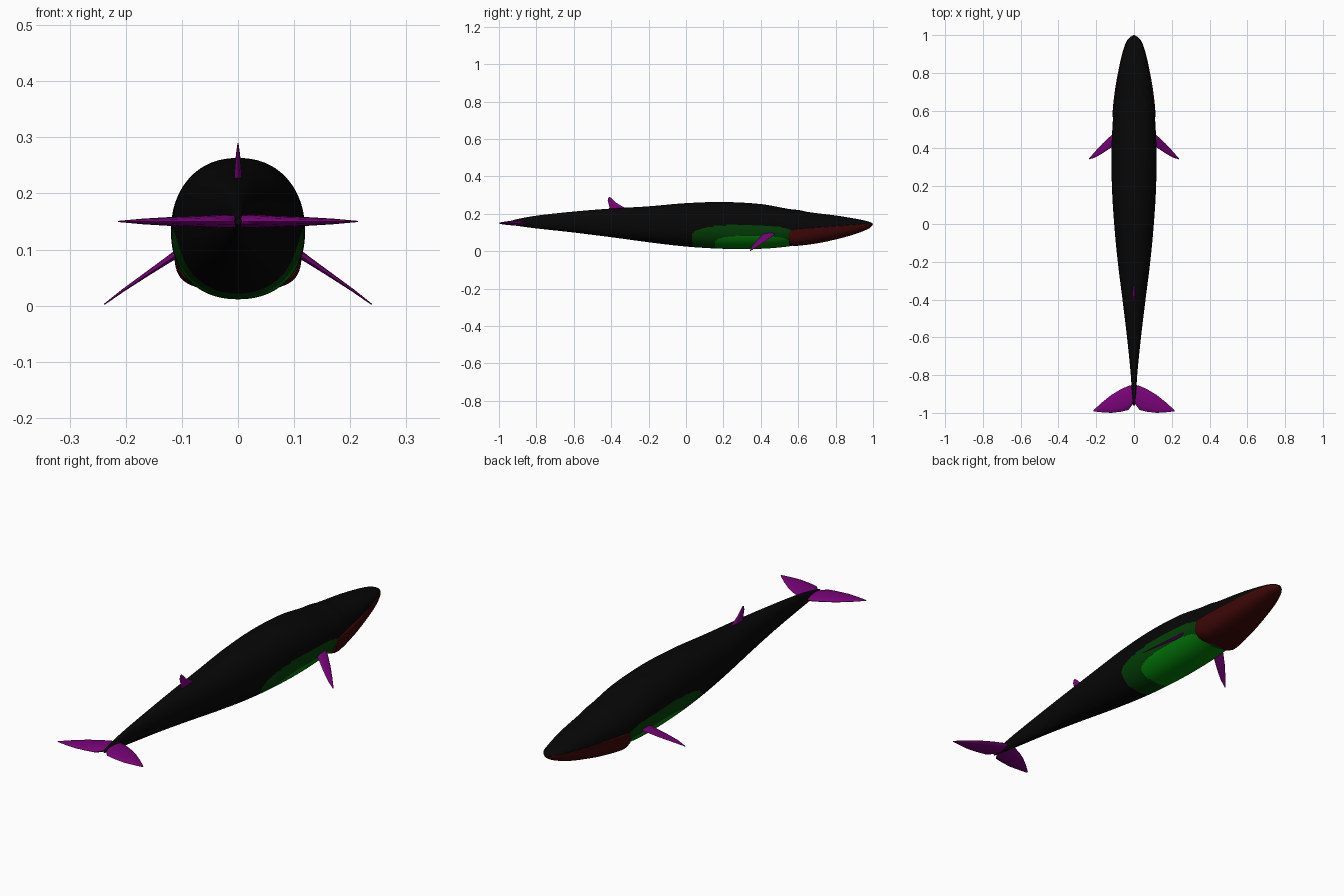
import bpy, math
from mathutils import Vector

cube = bpy.data.objects.get("Cube")
if cube:
    bpy.data.objects.remove(cube, do_unlink=True)


def material(name, rgb):
    m = bpy.data.materials.new(name)
    m.use_nodes = True
    m.diffuse_color = (*rgb, 1)
    m.node_tree.nodes["Principled BSDF"].inputs["Base Color"].default_value = (*rgb, 1)
    return m


black = material("skin black", (0.002, 0.002, 0.002))
dark_green = material("flank dark green", (0.001, 0.05, 0.002))
green = material("belly green", (0.001, 0.21, 0.003))
red = material("jaw dark red", (0.045, 0.002, 0.002))
purple = material("fin purple", (0.19, 0.001, 0.19))


def sample(rows, y):
    """Smooth interpolation of table rows keyed by their first value."""
    def slope(i):
        a, b = rows[max(i - 1, 0)], rows[min(i + 1, len(rows) - 1)]
        return [(q - p) / (b[0] - a[0]) for p, q in zip(a, b)]
    i = max(k for k in range(len(rows) - 1) if k == 0 or rows[k][0] <= y)
    a, b = rows[i], rows[i + 1]
    h = b[0] - a[0]
    t = (y - a[0]) / h
    s = t * t * (3 - 2 * t)
    u, v = t * (1 - t) ** 2 * h, t * t * (t - 1) * h
    return [p + (q - p) * s + m * u + n * v
            for p, q, m, n in zip(a, b, slope(i), slope(i + 1))]


def loft(name, rings, mats, smooth_angle=50):
    """Skin a list of equal closed rings and cap both ends."""
    n = len(rings[0])
    verts = [p for r in rings for p in r]
    faces = [(k * n + i, k * n + (i + 1) % n, (k + 1) * n + (i + 1) % n, (k + 1) * n + i)
             for k in range(len(rings) - 1) for i in range(n)]
    faces += [tuple(reversed(range(n))), tuple(range(len(verts) - n, len(verts)))]
    mesh = bpy.data.meshes.new(name)
    mesh.from_pydata(verts, [], faces)
    obj = bpy.data.objects.new(name, mesh)
    bpy.context.collection.objects.link(obj)
    for m in mats:
        mesh.materials.append(m)
    bpy.ops.object.select_all(action='DESELECT')
    obj.select_set(True)
    bpy.context.view_layer.objects.active = obj
    bpy.ops.object.mode_set(mode='EDIT')
    bpy.ops.mesh.select_all(action='SELECT')
    bpy.ops.mesh.normals_make_consistent(inside=False)
    bpy.ops.object.mode_set(mode='OBJECT')
    bpy.ops.object.shade_smooth_by_angle(angle=math.radians(smooth_angle))
    return obj


def power(v, e):
    return math.copysign(abs(v) ** e, v)


def hull_ring(y, top, bottom, mid, width, low_pow=2.2, top_pow=2.2, n=144):
    pts = []
    for i in range(n):
        a = math.tau * i / n
        c, s = math.cos(a), math.sin(a)
        e = 2 / (top_pow if s > 0 else low_pow)
        height = top - mid if s > 0 else mid - bottom
        pts.append((max(width, 0.001) * power(c, e), y, mid + height * power(s, e)))
    return pts


def stations(start, end, steps):
    """Even spacing that tightens toward the snout."""
    return [start + (end - start) * math.sin(math.pi / 2 * k / steps) for k in range(steps + 1)]


# Body: y, top, bottom, widest height, half width
body_rows = [
    (-0.96, 0.156, 0.144, 0.150, 0.005), (-0.90, 0.172, 0.135, 0.152, 0.011),
    (-0.80, 0.190, 0.122, 0.155, 0.017), (-0.60, 0.212, 0.100, 0.155, 0.037),
    (-0.40, 0.228, 0.075, 0.150, 0.061), (-0.20, 0.240, 0.048, 0.145, 0.086),
    (0.00, 0.257, 0.025, 0.140, 0.105), (0.20, 0.263, 0.013, 0.136, 0.117),
    (0.40, 0.252, 0.013, 0.130, 0.119), (0.55, 0.226, 0.026, 0.122, 0.112),
    (0.61, 0.219, 0.042, 0.122, 0.107), (0.65, 0.210, 0.054, 0.122, 0.102),
    (0.80, 0.191, 0.088, 0.130, 0.081),
    (0.90, 0.175, 0.114, 0.137, 0.059), (0.96, 0.163, 0.130, 0.142, 0.040),
    (0.99, 0.153, 0.138, 0.145, 0.019), (1.00, 0.146, 0.144, 0.145, 0.003)]
body = loft("body", [hull_ring(*sample(body_rows, y))
                     for y in stations(-0.96, 1.0, 340)], [black, dark_green, green])


def in_patch(c, y0, z0, ry, rz):
    """Rounded patch on the side that stays broad under the belly."""
    dz = (c.z - z0) / (rz if c.z > z0 else 2 * rz)
    return abs((c.y - y0) / ry) ** 2.5 + abs(dz) ** 2.5 < 1


# Belly patches wrap under the body
for f in body.data.polygons:
    if in_patch(f.center, 0.355, 0.045, 0.20, 0.038):
        f.material_index = 2
    elif in_patch(f.center, 0.31, 0.075, 0.28, 0.066):
        f.material_index = 1

# Lower jaw: same columns, then squareness of the underside
jaw_rows = [
    (0.55, 0.114, 0.034, 0.108, 0.109, 3.8), (0.58, 0.121, 0.028, 0.112, 0.114, 3.8),
    (0.70, 0.130, 0.042, 0.124, 0.102, 3.2), (0.80, 0.137, 0.063, 0.131, 0.085, 2.9),
    (0.90, 0.144, 0.090, 0.138, 0.063, 2.7), (0.96, 0.149, 0.113, 0.143, 0.043, 2.5),
    (0.985, 0.150, 0.126, 0.146, 0.026, 2.3), (0.997, 0.148, 0.138, 0.145, 0.005, 2.2)]
loft("lower_jaw", [hull_ring(*sample(jaw_rows, y), top_pow=4, n=64)
                   for y in stations(0.55, 0.997, 40)], [red])


def fin(name, sections, thick_dir, side=1):
    """Sections hold leading point, trailing point and half thickness."""
    d = Vector(thick_dir).normalized()
    rings = []
    for lead, trail, th in sections:
        a, b = Vector(lead), Vector(trail)
        ring = []
        for i in range(12):
            t = math.tau * i / 12
            p = a.lerp(b, 0.5 - 0.5 * math.cos(t)) + d * th * math.sin(t)
            ring.append((p.x * side, p.y, p.z))
        rings.append(ring)
    return loft(name, rings, [purple], 60)


# Tail flukes and flippers, mirrored
for label, side in (("left", 1), ("right", -1)):
    z = 0.15
    fin(label + "_fluke", [
        ((0, -0.85, z), (0, -0.945, z), 0.012),
        ((0.03, -0.857, z), (0.03, -0.985, z), 0.012),
        ((0.07, -0.875, z), (0.07, -0.994, z), 0.010),
        ((0.12, -0.905, z), (0.12, -1.0, z), 0.008),
        ((0.17, -0.945, z), (0.17, -0.997, z), 0.005),
        ((0.214, -0.985, z), (0.214, -0.992, z), 0.001)], (0, 0, 1), side)
    fin(label + "_flipper", [
        ((0.095, 0.49, 0.103), (0.095, 0.42, 0.101), 0.008),
        ((0.125, 0.465, 0.083), (0.125, 0.402, 0.080), 0.006),
        ((0.165, 0.428, 0.056), (0.165, 0.375, 0.053), 0.004),
        ((0.205, 0.385, 0.028), (0.205, 0.352, 0.026), 0.0025),
        ((0.238, 0.347, 0.003), (0.238, 0.342, 0.002), 0.001)], (0.6, 0, 0.8), side)

# Dorsal fin
fin("dorsal_fin", [
    ((0, -0.31, 0.225), (0, -0.415, 0.215), 0.008),
    ((0, -0.345, 0.242), (0, -0.409, 0.235), 0.007),
    ((0, -0.375, 0.260), (0, -0.414, 0.255), 0.005),
    ((0, -0.392, 0.278), (0, -0.419, 0.272), 0.003),
    ((0, -0.407, 0.290), (0, -0.415, 0.288), 0.001)], (1, 0, 0))
